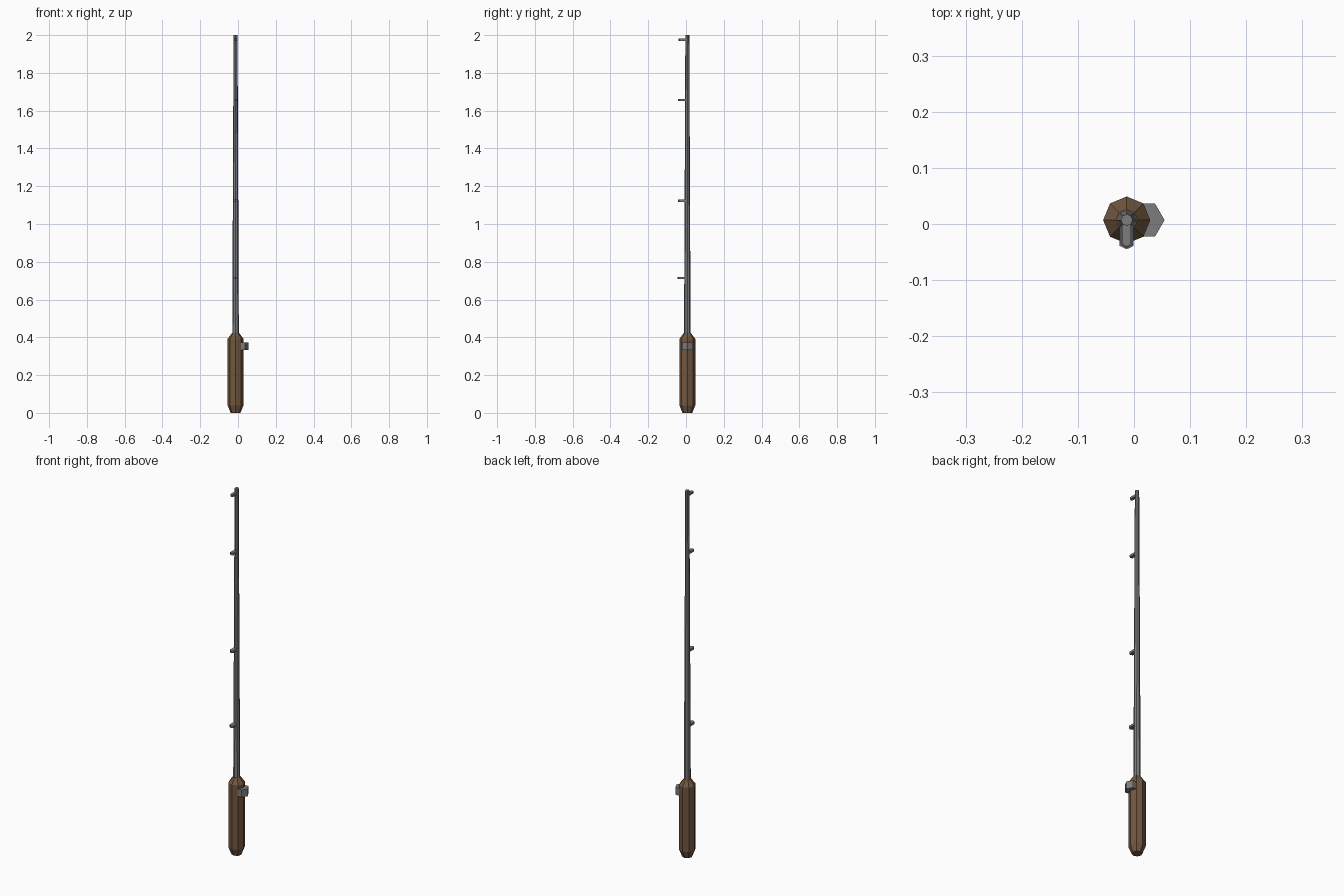
import bpy, bmesh, math

if "Cube" in bpy.data.objects:
    bpy.data.objects.remove(bpy.data.objects["Cube"])

CX, CY = -0.013, 0.007   # axis of the rod


def material(name, rgb):
    m = bpy.data.materials.new(name)
    m.diffuse_color = (*rgb, 1)
    m.use_nodes = True
    m.node_tree.nodes["Principled BSDF"].inputs["Base Color"].default_value = m.diffuse_color
    return m


brown = material("brown wood", (0.165, 0.095, 0.05))
grey = material("grey metal", (0.2, 0.2, 0.2))


def loft(name, rings, mat):
    """Join equal-length point loops and cap both ends."""
    bm = bmesh.new()
    loops = [[bm.verts.new(p) for p in ring] for ring in rings]
    n = len(loops[0])
    for a, b in zip(loops, loops[1:]):
        for i in range(n):
            j = (i + 1) % n
            bm.faces.new((a[i], a[j], b[j], b[i]))
    bm.faces.new(loops[0][::-1])
    bm.faces.new(loops[-1])
    bmesh.ops.recalc_face_normals(bm, faces=bm.faces)
    me = bpy.data.meshes.new(name)
    bm.to_mesh(me)
    bm.free()
    me.materials.append(mat)
    ob = bpy.data.objects.new(name, me)
    bpy.context.collection.objects.link(ob)
    return ob


def ring(x, y, z, r, n):
    return [(x + r * math.cos(2 * math.pi * i / n),
             y + r * math.sin(2 * math.pi * i / n), z) for i in range(n)]


# eight-sided handle with chamfered ends
loft("handle", [ring(CX, CY, z, r, 8) for z, r in
                [(0, 0.026), (0.04, 0.042), (0.392, 0.042), (0.423, 0.019)]], brown)

# tapered pole
loft("pole", [ring(CX, CY, z, r, 8) for z, r in
              [(0.40, 0.0175), (2.0, 0.0105)]], grey)

# six-sided reel block on the right of the handle
loft("reel", [ring(0.0205, CY, z, 0.034, 6) for z in (0.333, 0.373)], grey)

# line guides: small pointed plates sticking out to the front
for k, (z, w, tip) in enumerate([(0.714, 0.0125, -0.045), (1.123, 0.011, -0.043),
                                 (1.657, 0.0095, -0.042), (1.975, 0.008, -0.041)]):
    shape = [(-w, CY), (-w, tip + 0.006), (0, tip), (w, tip + 0.006), (w, CY)]
    loft(f"line_guide_{k + 1}",
         [[(CX + x, y, z + dz) for x, y in shape] for dz in (-0.006, 0.006)], grey)
